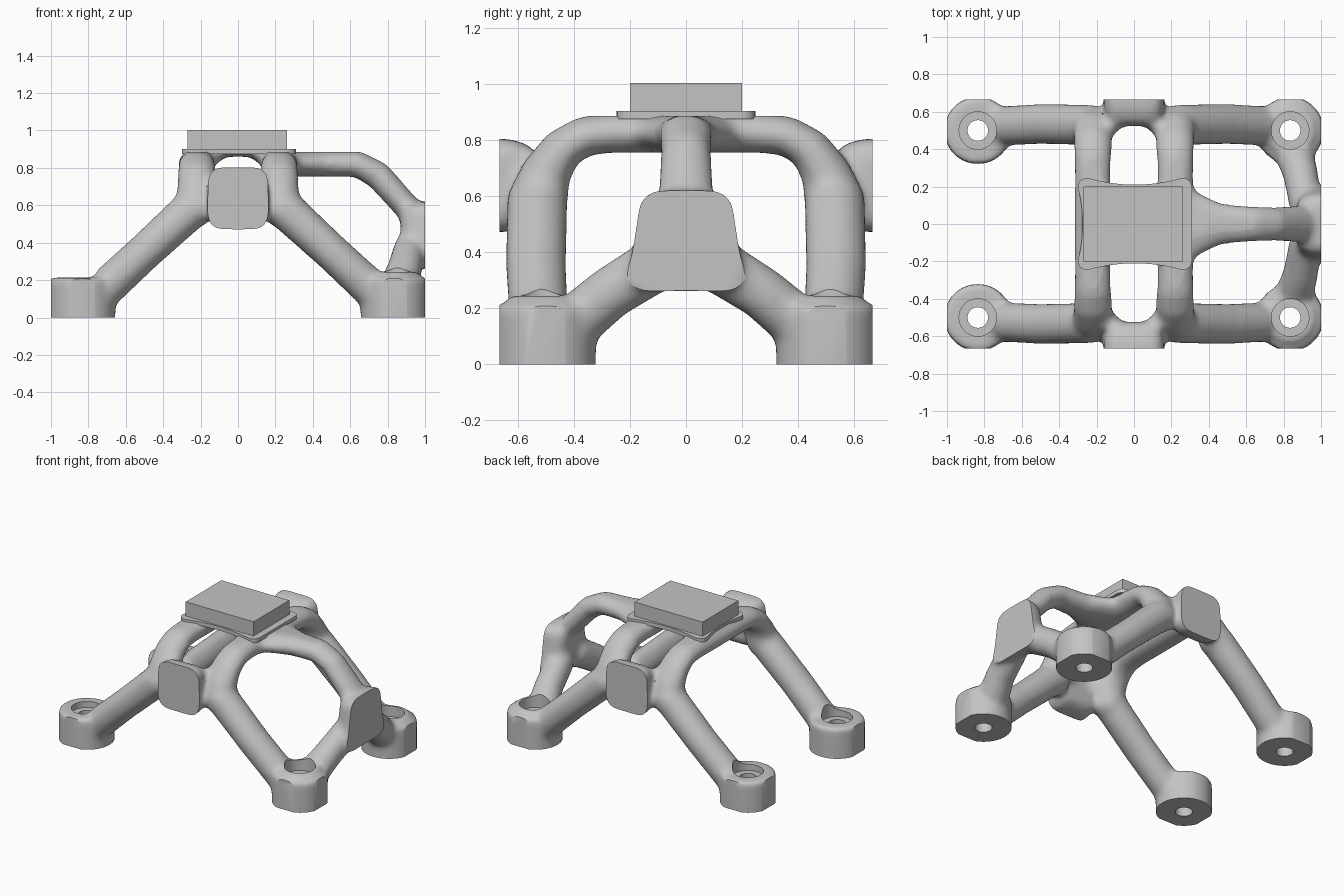
import bpy, bmesh, math
from mathutils import Vector, Matrix

cube = bpy.data.objects.get("Cube")
if cube:
    bpy.data.objects.remove(cube, do_unlink=True)

grey = bpy.data.materials.new("metal grey")
grey.use_nodes = True
grey.diffuse_color = (0.55, 0.55, 0.55, 1)
grey.node_tree.nodes["Principled BSDF"].inputs["Base Color"].default_value = (0.55, 0.55, 0.55, 1)

# Unit sphere points, stretched to make the rounded ends of each limb
ball = bmesh.new()
bmesh.ops.create_icosphere(ball, subdivisions=3, radius=1)
SPHERE = [v.co.copy() for v in ball.verts]
ball.free()


def finish(bm, name):
    bmesh.ops.recalc_face_normals(bm, faces=bm.faces)
    mesh = bpy.data.meshes.new(name)
    bm.to_mesh(mesh)
    bm.free()
    obj = bpy.data.objects.new(name, mesh)
    bpy.context.collection.objects.link(obj)
    mesh.materials.append(grey)
    return obj


def hull(bm, centres, radii):
    """Convex skin around ellipsoids at the given centres."""
    verts = []
    for c, r in zip(centres, radii):
        for p in SPHERE:
            verts.append(bm.verts.new([c[i] + p[i] * r[i] for i in range(3)]))
    bmesh.ops.convex_hull(bm, input=verts)


def limb(bm, path, radii):
    for i in range(len(path) - 1):
        hull(bm, path[i:i + 2], radii[i:i + 2])


def cylinder(bm, x, y, z0, z1, r):
    bmesh.ops.create_cone(bm, cap_ends=True, segments=64, radius1=r, radius2=r, depth=z1 - z0,
                          matrix=Matrix.Translation((x, y, (z0 + z1) / 2)))


def box(bm, low, high):
    low, high = Vector(low), Vector(high)
    bmesh.ops.create_cube(bm, size=1, matrix=Matrix.Translation((low + high) / 2)
                          @ Matrix.Diagonal((*(high - low), 1)))


def apply(obj, kind, **settings):
    mod = obj.modifiers.new(kind.lower(), kind)
    for key, value in settings.items():
        setattr(mod, key, value)
    bpy.context.view_layer.objects.active = obj
    bpy.ops.object.modifier_apply(modifier=mod.name)


def cut(obj, tool, operation):
    apply(obj, 'BOOLEAN', operation=operation, object=tool, solver='EXACT')
    bpy.data.objects.remove(tool, do_unlink=True)


FEET = [(sx * 0.835, sy * 0.5) for sx in (-1, 1) for sy in (-1, 1)]
body = bmesh.new()

for sx in (-1, 1):
    bx = 0.22 * sx
    for sy in (-1, 1):
        # Sloping leg rising into an upright
        limb(body, [(sx * 0.77, sy * 0.52, 0.1), (sx * 0.5, sy * 0.535, 0.35),
                    (sx * 0.25, sy * 0.53, 0.58)],
             [(0.105, 0.105, 0.105), (0.1, 0.11, 0.1), (0.115, 0.11, 0.1)])
        # Top rail bending down into the upright
        limb(body, [(bx, 0, 0.825), (bx, sy * 0.25, 0.825), (bx, sy * 0.36, 0.815),
                    (bx, sy * 0.445, 0.765), (bx, sy * 0.505, 0.67),
                    (sx * 0.235, sy * 0.53, 0.58)],
             [(0.1, 0.1, 0.073), (0.098, 0.08, 0.073), (0.1, 0.075, 0.07),
              (0.105, 0.075, 0.075), (0.108, 0.09, 0.09), (0.11, 0.11, 0.1)])
        # Gusset rounding the corner between rail and pad
        limb(body, [(sx * 0.2, sy * 0.46, 0.7), (sx * 0.06, sy * 0.6, 0.67)],
             [(0.055, 0.055, 0.08)] * 2)
    # Fillet between rail and top plate
    limb(body, [(sx * 0.12, -0.14, 0.875), (sx * 0.12, 0.14, 0.875)], [(0.05, 0.05, 0.045)] * 2)

# Feet, with a raised rim on the pair below the side arm
for x, y in FEET:
    cylinder(body, x, y, -0.08, 0.213, 0.18)
    if x > 0:
        cylinder(body, x, y, 0.1, 0.245, 0.135)

for sy in (-1, 1):
    # Front and back pads
    hull(body, [(x, sy * 0.665, z) for x in (-0.088, 0.088) for z in (0.545, 0.73)],
         [(0.075, 0.14, 0.075)] * 4)
    # Side arm struts down to the feet
    limb(body, [(0.92, sy * 0.1, 0.36), (0.89, sy * 0.27, 0.255), (0.84, sy * 0.43, 0.12)],
         [(0.09, 0.1, 0.1), (0.095, 0.095, 0.095), (0.11, 0.1, 0.1)])

# Side arm flaring into the rail, and its pad
limb(body, [(0.24, 0, 0.822), (0.34, 0, 0.822), (0.46, 0, 0.822), (0.64, 0, 0.82),
            (0.75, 0, 0.76), (0.93, 0, 0.56)],
     [(0.09, 0.25, 0.07), (0.06, 0.17, 0.07), (0.07, 0.11, 0.07), (0.07, 0.095, 0.07),
      (0.075, 0.09, 0.075), (0.07, 0.105, 0.07)])
hull(body, [(1, y, z) for y, z in ((-0.095, 0.545), (0.095, 0.545), (-0.125, 0.335),
                                   (0.125, 0.335))],
     [(0.13, 0.075, 0.075)] * 4)

# Thin web joining the rails under the top plate
hull(body, [(x, y, 0.89) for x in (-0.2, 0.2) for y in (-0.13, 0.13)], [(0.07, 0.07, 0.03)] * 4)

# Blend everything into one skin
frame = finish(body, "frame")
apply(frame, 'REMESH', mode='VOXEL', voxel_size=0.015)
apply(frame, 'SMOOTH', factor=0.5, iterations=22)

# Trim flat faces on the sides, top and base
trim = bmesh.new()
box(trim, (-1, -0.665, 0), (1, 0.665, 0.885))
cut(frame, finish(trim, "trim"), 'INTERSECT')

# Bolt holes with a wider recess
for radius, bottom in ((0.1, 0.17), (0.055, -0.1)):
    drill = bmesh.new()
    for x, y in FEET:
        cylinder(drill, x, y, bottom, 0.34, radius)
    cut(frame, finish(drill, "drill"), 'DIFFERENCE')

# Top plate with rounded corners and hollowed edges, straight on the arm side
outline = []
HX, HY, R = 0.305, 0.247, 0.05
DIPS = (0.037, 0.025, 0.037, 0)
for k, (sx, sy) in enumerate(((1, 1), (-1, 1), (-1, -1), (1, -1))):
    for i in range(7):
        a = math.pi / 2 * (k + i / 6)
        outline.append((sx * (HX - R) + R * math.cos(a), sy * (HY - R) + R * math.sin(a)))
    for i in range(1, 12):
        t = 1 - i / 6
        dip = DIPS[k] * (1 - t * t)
        if k % 2 == 0:
            outline.append((sx * (HX - R) * t, sy * (HY - dip)))
        else:
            outline.append((sx * (HX - dip), sy * (HY - R) * t))
plate = bmesh.new()
face = plate.faces.new([plate.verts.new((x + 0.005, y, 0.875)) for x, y in outline])
top = bmesh.ops.extrude_face_region(plate, geom=[face])["geom"]
bmesh.ops.translate(plate, vec=(0, 0, 0.027),
                    verts=[g for g in top if isinstance(g, bmesh.types.BMVert)])
top_plate = finish(plate, "top_plate")

# Mounting block
block = bmesh.new()
box(block, (-0.27, -0.2, 0.89), (0.262, 0.2, 1.002))
finish(block, "mounting_block")

for obj in (frame, top_plate):
    bpy.ops.object.select_all(action='DESELECT')
    obj.select_set(True)
    bpy.context.view_layer.objects.active = obj
    bpy.ops.object.shade_smooth_by_angle(angle=math.radians(35))
